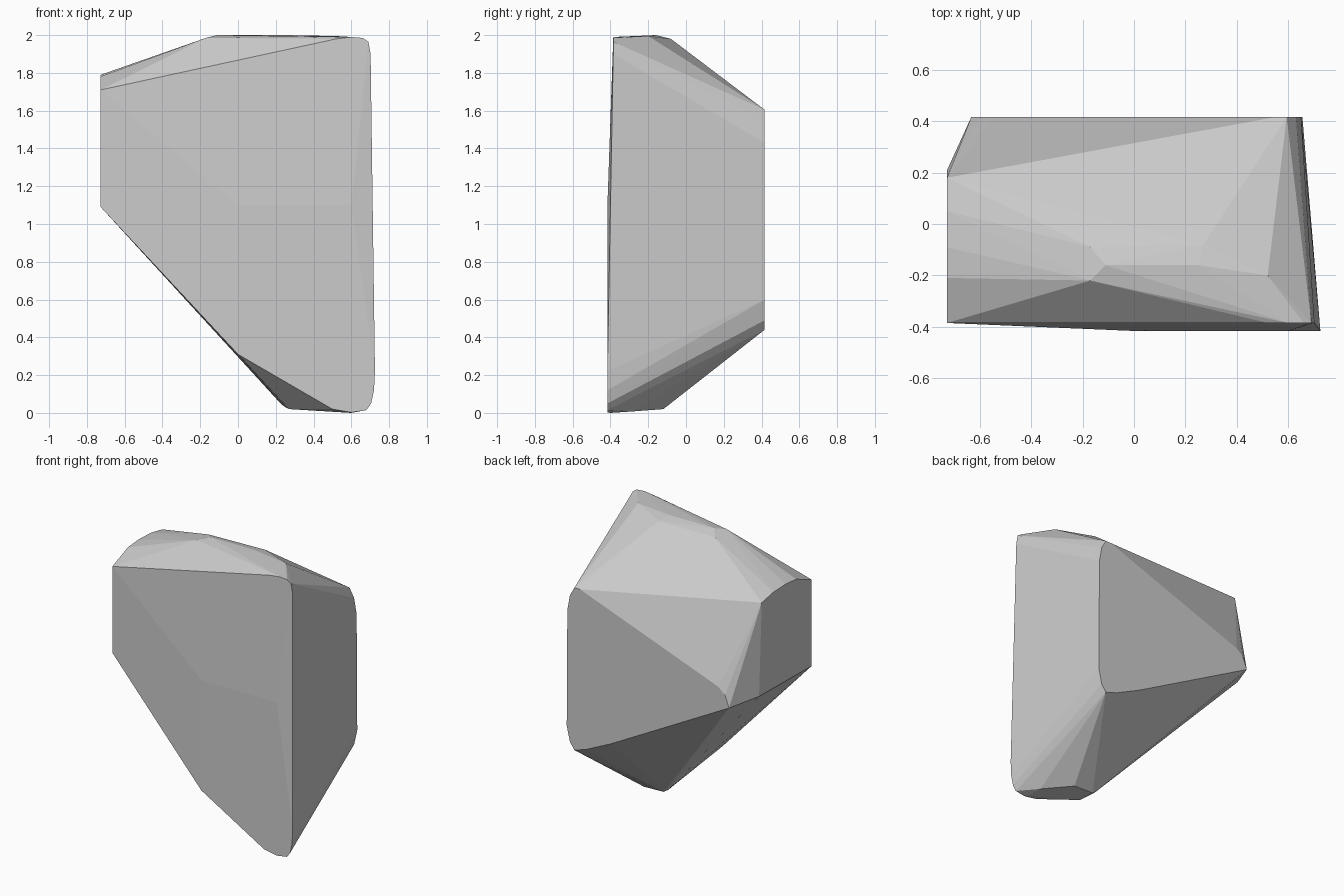
import bpy, bmesh

if "Cube" in bpy.data.objects:
    bpy.data.objects.remove(bpy.data.objects["Cube"])

# Outlines of the faceted block; each lies on one plane of the rock
front_upper = [(.52, 1.98), (.6, 1.99), (.66, 1.985), (.69, 1.965), (.702, 1.9)]
front_lower = [(.6, 1.1), (0, 1.1), (0, .31), (.5, .02), (.6, .003),
               (.68, .015), (.705, .05), (.72, .12), (.725, .22)]
back = [(.55, 1.605), (.594, 1.605), (.63, 1.54), (.65, 1.43), (.655, .6), (.63, .49),
        (.594, .44), (.5, .47), (.3, .565), (-.633, 1.07), (-.6, 1.155), (-.546, 1.2)]
left = [(-.385, 1.09), (-.385, 1.71), (-.21, 1.78), (-.09, 1.79),
        (.05, 1.785), (.18, 1.76), (.21, 1.1)]

# Shallow crown and foot of the block
crown = [(-.17, -.22, 1.985), (-.11, -.16, 2), (.25, -.16, 2), (.52, -.2, 1.995),
         (-.17, -.09, 1.975), (.27, -.08, 1.98)]
foot = [(.27, -.24, .02), (.23, -.13, .045), (.26, -.12, .025), (.417, -.12, .02),
        (.58, -.28, .008), (.6, -.4, 0)]

points = [(x, -.385, z) for x, z in front_upper]
points += [(x, -.416, z) for x, z in front_lower]
points += [(x, .416, z) for x, z in back]
points += [(-.727, y, z) for y, z in left]
points += crown + foot

# Wrap the outlines in one convex skin
bm = bmesh.new()
for p in points:
    bm.verts.new(p)
res = bmesh.ops.convex_hull(bm, input=bm.verts[:])
spare = {g for g in res["geom_interior"] + res["geom_unused"]
         if isinstance(g, bmesh.types.BMVert)}
bmesh.ops.delete(bm, geom=list(spare), context='VERTS')
bmesh.ops.recalc_face_normals(bm, faces=bm.faces[:])

mesh = bpy.data.meshes.new("rock_block")
bm.to_mesh(mesh)
bm.free()
rock = bpy.data.objects.new("rock_block", mesh)
bpy.context.collection.objects.link(rock)
